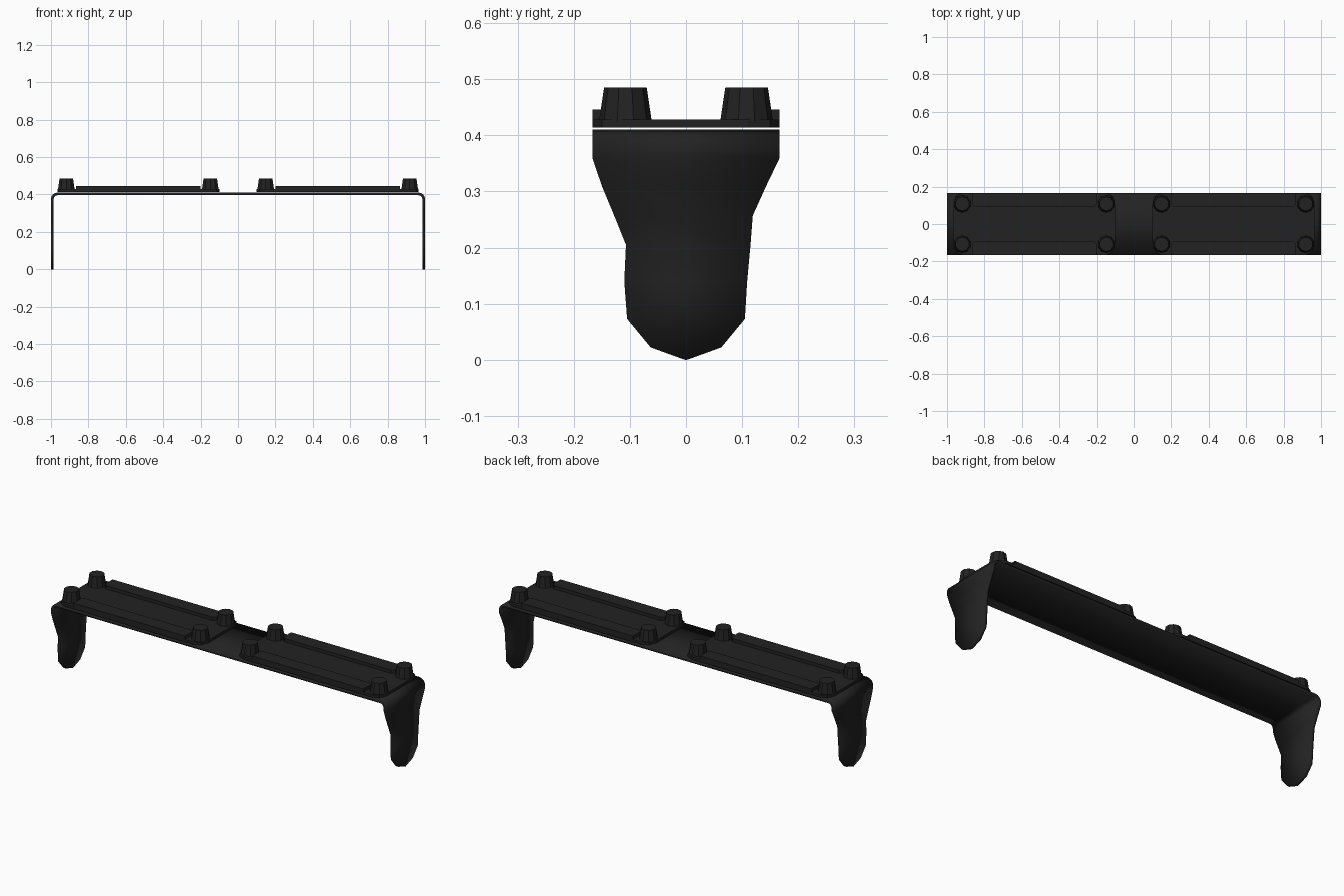
import bpy, bmesh, math

cube = bpy.data.objects.get("Cube")
if cube:
    bpy.data.objects.remove(cube, do_unlink=True)

black = bpy.data.materials.new("matte_black")
black.use_nodes = True
colour = (0.016, 0.016, 0.016, 1)
black.diffuse_color = colour
bsdf = black.node_tree.nodes["Principled BSDF"]
bsdf.inputs["Base Color"].default_value = colour
bsdf.inputs["Roughness"].default_value = 0.8


def finish(bm, name):
    mesh = bpy.data.meshes.new(name)
    bm.to_mesh(mesh)
    bm.free()
    mesh.materials.append(black)
    obj = bpy.data.objects.new(name, mesh)
    bpy.context.collection.objects.link(obj)
    return obj


def slab(name, outline, z0, z1):
    """Extrude a flat outline of (x, y) points from z0 up to z1."""
    bm = bmesh.new()
    face = bm.faces.new([bm.verts.new((x, y, z0)) for x, y in outline])
    top = bmesh.ops.extrude_face_region(bm, geom=[face])["geom"]
    verts = [v for v in top if isinstance(v, bmesh.types.BMVert)]
    bmesh.ops.translate(bm, verts=verts, vec=(0, 0, z1 - z0))
    bmesh.ops.recalc_face_normals(bm, faces=bm.faces)
    return finish(bm, name)


# Bent sheet bracket: rows of (x, z, y_front, y_back) from a leg tip to the top
HALF, TOP, R = 0.167, 0.41, 0.035
leg = [(0, -0.002, 0.002), (0.022, -0.063, 0.063), (0.073, -0.105, 0.105),
       (0.14, -0.11, 0.109), (0.205, -0.107, 0.115), (0.257, -0.128, 0.119),
       (0.31, -0.15, 0.143), (0.36, -HALF, HALF)]
rows = [(-1, z, a, b) for z, a, b in leg]
for i in range(5):
    t = math.radians(22.5 * i)
    rows.append((-1 + R - R * math.cos(t), TOP - R + R * math.sin(t), -HALF, HALF))
rows += [(-x, z, a, b) for x, z, a, b in reversed(rows)]

bm = bmesh.new()
pairs = [(bm.verts.new((x, a, z)), bm.verts.new((x, b, z))) for x, z, a, b in rows]
for (a0, a1), (b0, b1) in zip(pairs, pairs[1:]):
    bm.faces.new((a0, b0, b1, a1))
bracket = finish(bm, "bent_bracket")
sheet = bracket.modifiers.new("thickness", "SOLIDIFY")
sheet.thickness = 0.014
sheet.offset = -1
bpy.context.view_layer.objects.active = bracket
bracket.select_set(True)
bpy.ops.object.shade_smooth_by_angle(angle=math.radians(30))
bracket.select_set(False)

# Two pads, each with a base, two raised rails and four tapered studs
LENGTH, STUD_X, STUD_Y, RAIL = 0.433, 0.385, 0.108, 0.333
corner = [(LENGTH, 0.11), (LENGTH - 0.015, 0.15), (LENGTH - 0.05, HALF)]
quarter = corner + [(-x, y) for x, y in reversed(corner)]
base = quarter + [(-x, -y) for x, y in quarter]
rail = [(-RAIL, HALF), (-RAIL, 0.105), (-RAIL + 0.015, 0.09),
        (RAIL - 0.015, 0.09), (RAIL, 0.105), (RAIL, HALF)]

for side, cx in (("right", -0.533), ("left", 0.533)):
    slab(side + "_pad_base", [(cx + x, y) for x, y in base], 0.414, 0.428)
    for end, sy in (("front", -1), ("back", 1)):
        slab(f"{side}_{end}_rail", [(cx + x, sy * y) for x, y in rail], 0.428, 0.446)
        for sx in (-1, 1):
            bm = bmesh.new()
            bmesh.ops.create_cone(bm, cap_ends=True, segments=10,
                                  radius1=0.047, radius2=0.038, depth=0.06)
            stud = finish(bm, f"{side}_{end}_stud")
            stud.location = (cx + sx * STUD_X, sy * STUD_Y, 0.455)
